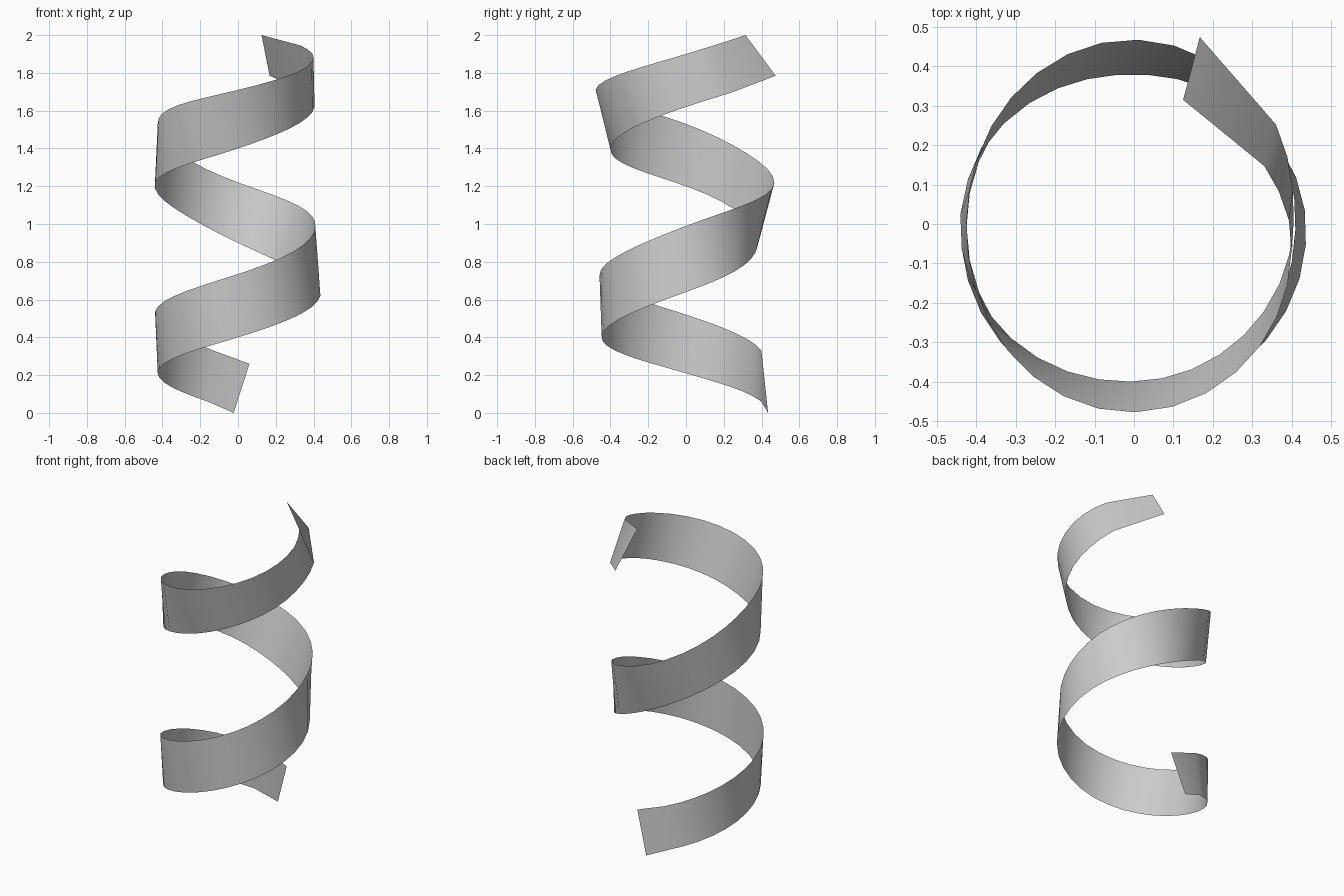
import bpy
import bmesh
from math import cos, sin, radians

cube = bpy.data.objects.get("Cube")
if cube:
    bpy.data.objects.remove(cube)

# Edge profiles: turn angle in degrees from the back, radius, height
LOWER = [(3, .435, 0), (22, .43, .06), (90, .425, .21), (180, .447, .40),
         (270, .437, .64), (360, .38, .90), (450, .442, 1.20), (540, .40, 1.40),
         (630, .405, 1.62), (665, .44, 1.70), (700.6, .503, 1.785)]
UPPER = [(-8.5, .41, .26), (18, .42, .33), (90, .44, .52), (180, .458, .735),
         (270, .41, .99), (360, .468, 1.22), (450, .425, 1.53), (540, .478, 1.71),
         (630, .395, 1.90), (654, .362, 1.945), (698.4, .339, 2.0)]
ROWS = 56


def slope(keys, i, c):
    a, b = keys[max(i - 1, 0)], keys[min(i + 1, len(keys) - 1)]
    return (b[c] - a[c]) / (b[0] - a[0])


def edge_point(keys, angle):
    """Smooth Hermite interpolation of radius and height along one edge."""
    i = max(k for k in range(len(keys) - 1) if k == 0 or keys[k][0] <= angle)
    a, b = keys[i], keys[i + 1]
    h = b[0] - a[0]
    t = (angle - a[0]) / h
    r, z = [a[c] * (1 + 2 * t) * (1 - t) ** 2 + b[c] * t * t * (3 - 2 * t)
            + h * t * (1 - t) * (slope(keys, i, c) * (1 - t) - slope(keys, i + 1, c) * t)
            for c in (1, 2)]
    return -r * sin(radians(angle)), r * cos(radians(angle)), z


def edge_points(keys):
    """Long straight end segments with even steps in between."""
    first, last = keys[1][0], keys[-2][0]
    angles = [first + (last - first) * i / ROWS for i in range(ROWS + 1)]
    return [edge_point(keys, a) for a in [keys[0][0], *angles, keys[-1][0]]]


# Ribbon: one sheet between the two spiral edges
bm = bmesh.new()
low = [bm.verts.new(p) for p in edge_points(LOWER)]
top = [bm.verts.new(p) for p in edge_points(UPPER)]
for i in range(len(low) - 1):
    bm.faces.new((low[i], low[i + 1], top[i + 1], top[i])).smooth = True
mesh = bpy.data.meshes.new("spiral_ribbon")
bm.to_mesh(mesh)
bm.free()
ribbon = bpy.data.objects.new("spiral_ribbon", mesh)
bpy.context.collection.objects.link(ribbon)

# Plain grey
grey = bpy.data.materials.new("light_grey")
grey.use_nodes = True
colour = (0.6, 0.6, 0.6, 1)
grey.diffuse_color = colour
grey.node_tree.nodes["Principled BSDF"].inputs["Base Color"].default_value = colour
mesh.materials.append(grey)
